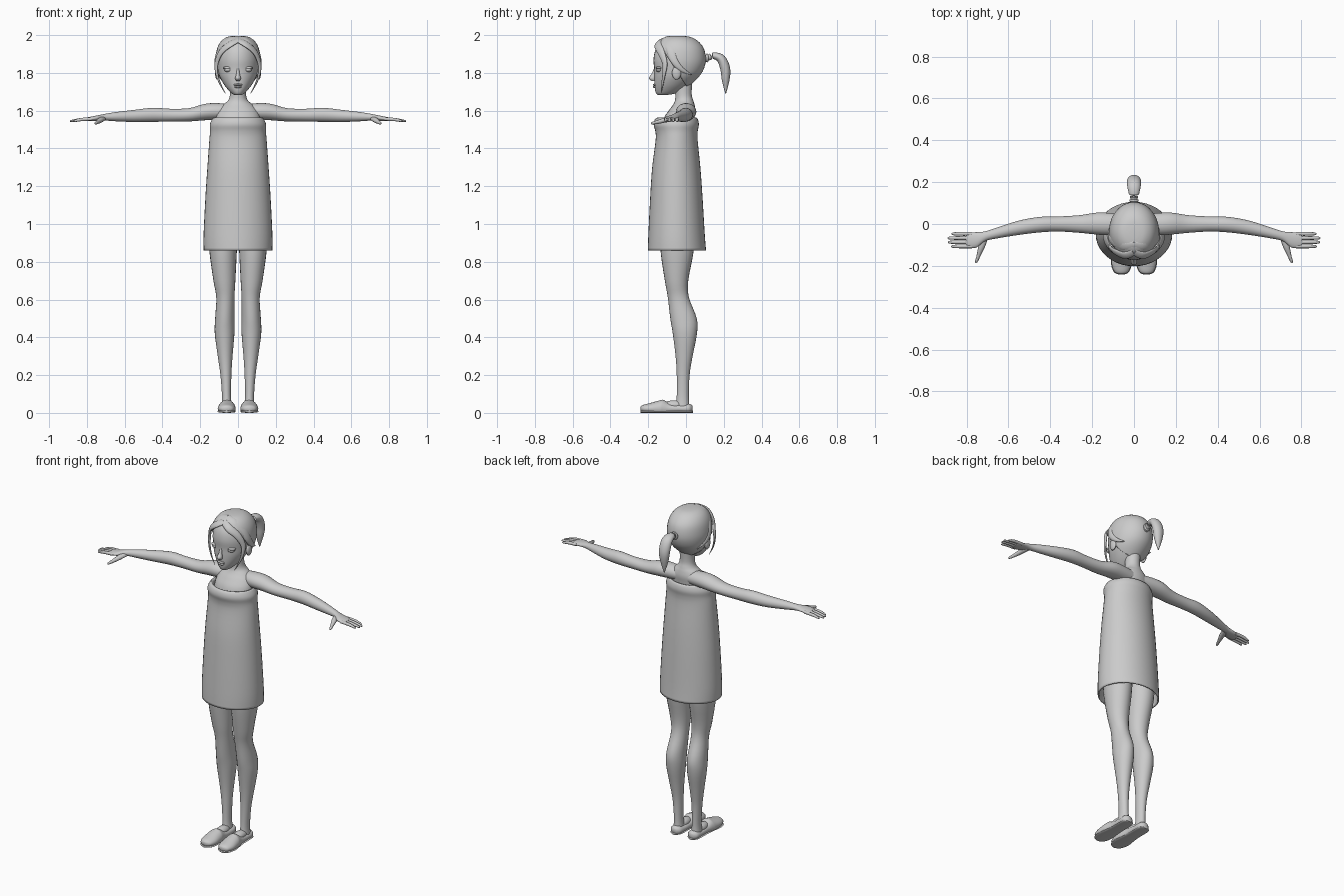
import bpy, bmesh, math
from mathutils import Vector

clay = bpy.data.materials.new("clay_grey")
clay.diffuse_color = (0.6, 0.6, 0.6, 1)


def finish(bm, name):
    bmesh.ops.recalc_face_normals(bm, faces=bm.faces)
    me = bpy.data.meshes.new(name)
    bm.to_mesh(me)
    bm.free()
    ob = bpy.data.objects.new(name, me)
    bpy.context.collection.objects.link(ob)
    me.materials.append(clay)
    for o in bpy.context.selected_objects:
        o.select_set(False)
    ob.select_set(True)
    bpy.context.view_layer.objects.active = ob
    bpy.ops.object.shade_smooth_by_angle(angle=math.radians(50))
    return ob


def smooth_path(secs, steps):
    """Catmull-Rom through every section, radii included."""
    out, n = [], len(secs)
    for i in range(n - 1):
        p0, p1, p2, p3 = (secs[max(0, min(n - 1, j))] for j in range(i - 1, i + 3))
        for k in range(steps):
            t = k / steps
            out.append([0.5 * (2 * b + (c - a) * t + (2 * a - 5 * b + 4 * c - d) * t * t
                               + (3 * b - a - 3 * c + d) * t ** 3)
                        for a, b, c, d in zip(p0, p1, p2, p3)])
    return out + [list(secs[-1])]


def loft(name, secs, axis=None, side=1, sides=24, steps=4, cap=True, floor=None, cut=None):
    """Elliptic rings (x, y, z, ra, rb) across an axis, or across the path if axis is None."""
    fixed = {'x': ((0, 1, 0), (0, 0, 1)), 'y': ((1, 0, 0), (0, 0, 1)), 'z': ((1, 0, 0), (0, 1, 0))}
    path = smooth_path(secs, steps)
    bm, rings = bmesh.new(), []
    for i, (x, y, z, ra, rb) in enumerate(path):
        if axis:
            a, b = map(Vector, fixed[axis])
        else:
            t = (Vector(path[min(i + 1, len(path) - 1)][:3]) - Vector(path[max(i - 1, 0)][:3])).normalized()
            out = Vector((x, y + 0.045, z - 1.84))      # outward from the middle of the head
            a = t.cross(out).normalized()
            b = a.cross(t)
        ring = []
        for k in range(sides):
            w = 2 * math.pi * k / sides
            p = Vector((x, y, z)) + a * max(ra, 0.0005) * math.cos(w) + b * max(rb, 0.0005) * math.sin(w)
            if floor is not None:
                p.z = max(p.z, floor)
            ring.append(bm.verts.new((p.x * side, p.y, p.z)))
        rings.append(ring)
    for r, s in zip(rings, rings[1:]):
        for k in range(sides):
            j = (k + 1) % sides
            bm.faces.new((r[k], r[j], s[j], s[k]))
    if cap:
        bm.faces.new(rings[0])
        bm.faces.new(rings[-1])
    if cut:
        bmesh.ops.bisect_plane(bm, geom=bm.verts[:] + bm.edges[:] + bm.faces[:], plane_co=cut[0],
                               plane_no=cut[1], clear_inner=True)
    return finish(bm, name)


def ball(name, loc, size):
    bm = bmesh.new()
    bmesh.ops.create_uvsphere(bm, u_segments=20, v_segments=12, radius=1)
    for v in bm.verts:
        v.co = Vector(loc) + Vector([c * s for c, s in zip(v.co, size)])
    return finish(bm, name)


def shell(ob, thickness, offset):
    m = ob.modifiers.new("thickness", 'SOLIDIFY')
    m.thickness, m.offset = thickness, offset


def span(z, front, back, rx, grow=0.0):
    return (0, (front + back) / 2, z, rx + grow, (back - front) / 2 + grow)


# Dress: open tube with a rolled-in neckline
dress = loft("dress", [span(*s) for s in (
    (0.86, -0.198, 0.102, 0.178), (0.95, -0.195, 0.095, 0.178), (1.15, -0.185, 0.083, 0.168),
    (1.3, -0.175, 0.072, 0.158), (1.44, -0.157, 0.058, 0.148), (1.49, -0.158, 0.058, 0.144),
    (1.525, -0.167, 0.064, 0.145), (1.55, -0.162, 0.06, 0.135), (1.558, -0.15, 0.052, 0.126),
    (1.53, -0.138, 0.045, 0.118))], 'z', sides=40, cap=False)
shell(dress, 0.008, 0)

# Torso and neck
loft("torso", [span(*s) for s in (
    (1.2, -0.13, 0.05, 0.11), (1.45, -0.13, 0.045, 0.12), (1.55, -0.12, 0.045, 0.118),
    (1.6, -0.092, 0.05, 0.105), (1.632, -0.068, 0.045, 0.078), (1.655, -0.058, 0.038, 0.052),
    (1.69, -0.057, 0.03, 0.042), (1.77, -0.06, 0.035, 0.043))], 'z')

# Head, and the hair cap cut along the hairline
head = ((1.682, -0.145, -0.11, 0.015), (1.69, -0.157, -0.06, 0.032), (1.71, -0.164, -0.02, 0.052),
        (1.74, -0.167, 0.02, 0.075), (1.78, -0.168, 0.06, 0.097), (1.82, -0.168, 0.085, 0.107),
        (1.87, -0.172, 0.096, 0.111), (1.92, -0.162, 0.086, 0.102), (1.96, -0.135, 0.055, 0.08),
        (1.982, -0.1, 0.015, 0.048), (1.988, -0.06, -0.03, 0.012))
loft("head", [span(*s) for s in head], 'z', sides=32)
hair = loft("hair_cap", [span(s[0] + (0.008 if s[0] > 1.9 else 0), *s[1:], grow=0.009) for s in head],
            'z', sides=40, cut=((0, -0.03, 1.78), (0, 1, 0.65)))
shell(hair, 0.008, -1)

# Ponytail and its band
loft("ponytail", [(0, 0.085, 1.865, 0.02, 0.02), (0, 0.115, 1.88, 0.016, 0.016),
                  (0, 0.15, 1.89, 0.026, 0.018), (0, 0.187, 1.873, 0.033, 0.024),
                  (0, 0.208, 1.82, 0.033, 0.026), (0, 0.21, 1.76, 0.024, 0.02),
                  (0, 0.21, 1.69, 0.002, 0.002)])
ball("hair_band", (0, 0.112, 1.879), (0.023, 0.01, 0.023))

# Face centre
loft("nose", [(0, -0.162, 1.825, 0.006, 0.007), (0, -0.17, 1.795, 0.009, 0.012),
              (0, -0.177, 1.772, 0.015, 0.02), (0, -0.17, 1.757, 0.01, 0.012)], 'z', sides=16)
ball("upper_lip", (0, -0.164, 1.737, ), (0.024, 0.012, 0.006))
ball("lower_lip", (0, -0.163, 1.726), (0.019, 0.012, 0.007))

for side, tag in ((1, "left"), (-1, "right")):
    # Eyes, lids, ears
    ball(tag + "_eye", (side * 0.052, -0.142, 1.817), (0.023, 0.018, 0.013))
    ball(tag + "_eyelid", (side * 0.053, -0.14, 1.826), (0.027, 0.02, 0.009))
    ball(tag + "_ear", (side * 0.11, -0.05, 1.8), (0.012, 0.024, 0.036))

    # Swept fringe with a loose tip, and a lock tucked behind the ear
    loft(tag + "_fringe", [(0.002, -0.135, 1.972, 0.018, 0.007), (0.045, -0.15, 1.95, 0.022, 0.009),
                           (0.09, -0.132, 1.91, 0.02, 0.009), (0.114, -0.112, 1.85, 0.015, 0.008),
                           (0.111, -0.117, 1.79, 0.009, 0.006), (0.093, -0.125, 1.74, 0.006, 0.004),
                           (0.066, -0.13, 1.69, 0.001, 0.001)], side=side, sides=14)
    loft(tag + "_side_lock", [(0.0, -0.1, 1.986, 0.02, 0.008), (0.05, -0.105, 1.973, 0.024, 0.008),
                              (0.095, -0.085, 1.93, 0.024, 0.008), (0.116, -0.065, 1.87, 0.02, 0.008),
                              (0.114, -0.025, 1.82, 0.013, 0.007), (0.095, 0.03, 1.79, 0.002, 0.002)],
         side=side, sides=14)

    # Arm with palm
    loft(tag + "_arm", [(0.04, 0, 1.595, 0.045, 0.04), (0.12, 0, 1.596, 0.053, 0.044),
                        (0.18, 0.002, 1.592, 0.052, 0.043), (0.26, 0, 1.578, 0.042, 0.035),
                        (0.36, 0, 1.576, 0.036, 0.034), (0.45, -0.003, 1.578, 0.037, 0.037),
                        (0.55, -0.018, 1.572, 0.034, 0.032), (0.65, -0.042, 1.568, 0.026, 0.024),
                        (0.71, -0.058, 1.565, 0.023, 0.017), (0.75, -0.075, 1.56, 0.036, 0.014),
                        (0.785, -0.078, 1.556, 0.037, 0.011), (0.803, -0.078, 1.555, 0.03, 0.008)],
         'x', side)
    # Fingers and thumb
    for i, (y, tip) in enumerate(((-0.047, 0.872), (-0.067, 0.89), (-0.087, 0.888), (-0.107, 0.874))):
        loft(f"{tag}_finger_{i + 1}", [(0.775, y, 1.556, 0.009, 0.009), (0.83, y, 1.553, 0.009, 0.009),
                                       (tip - 0.01, y, 1.546, 0.007, 0.006), (tip, y, 1.544, 0.002, 0.002)],
             'x', side, sides=10)
    loft(tag + "_thumb", [(0.715, -0.065, 1.558, 0.018, 0.012), (0.728, -0.11, 1.55, 0.016, 0.013),
                          (0.742, -0.15, 1.54, 0.01, 0.01), (0.752, -0.178, 1.534, 0.007, 0.007),
                          (0.755, -0.186, 1.532, 0.002, 0.002)], 'y', side, sides=12)

    # Leg
    loft(tag + "_leg", [(0.08, -0.045, 1.0, 0.078, 0.092), (0.079, -0.047, 0.86, 0.073, 0.088),
                        (0.072, -0.05, 0.7, 0.058, 0.062), (0.067, -0.04, 0.61, 0.048, 0.056),
                        (0.07, -0.013, 0.5, 0.051, 0.07), (0.071, -0.006, 0.42, 0.052, 0.064),
                        (0.068, -0.01, 0.3, 0.039, 0.045), (0.064, -0.015, 0.2, 0.029, 0.034),
                        (0.061, -0.017, 0.09, 0.024, 0.032), (0.06, -0.018, 0.03, 0.028, 0.036)],
         'z', side)

    # Shoe with raised tongue, instep and sole
    loft(tag + "_shoe", [(0.06, -0.24, 0.022, 0.012, 0.01), (0.06, -0.228, 0.022, 0.034, 0.02),
                         (0.06, -0.19, 0.022, 0.047, 0.03), (0.059, -0.14, 0.022, 0.046, 0.044),
                         (0.058, -0.12, 0.022, 0.043, 0.047), (0.057, -0.085, 0.022, 0.038, 0.03),
                         (0.057, -0.03, 0.022, 0.037, 0.024), (0.058, 0.015, 0.022, 0.034, 0.027),
                         (0.058, 0.034, 0.022, 0.014, 0.016)], 'y', side, floor=0.004)
    ball(tag + "_instep", (side * 0.058, -0.065, 0.04), (0.029, 0.06, 0.026))
    loft(tag + "_sole", [(0.06, -0.242, 0.006, 0.012, 0.006), (0.06, -0.228, 0.006, 0.037, 0.006),
                         (0.06, -0.18, 0.006, 0.05, 0.006), (0.058, -0.09, 0.006, 0.04, 0.006),
                         (0.058, 0.01, 0.006, 0.037, 0.006), (0.058, 0.036, 0.006, 0.014, 0.006)],
         'y', side, sides=16)
